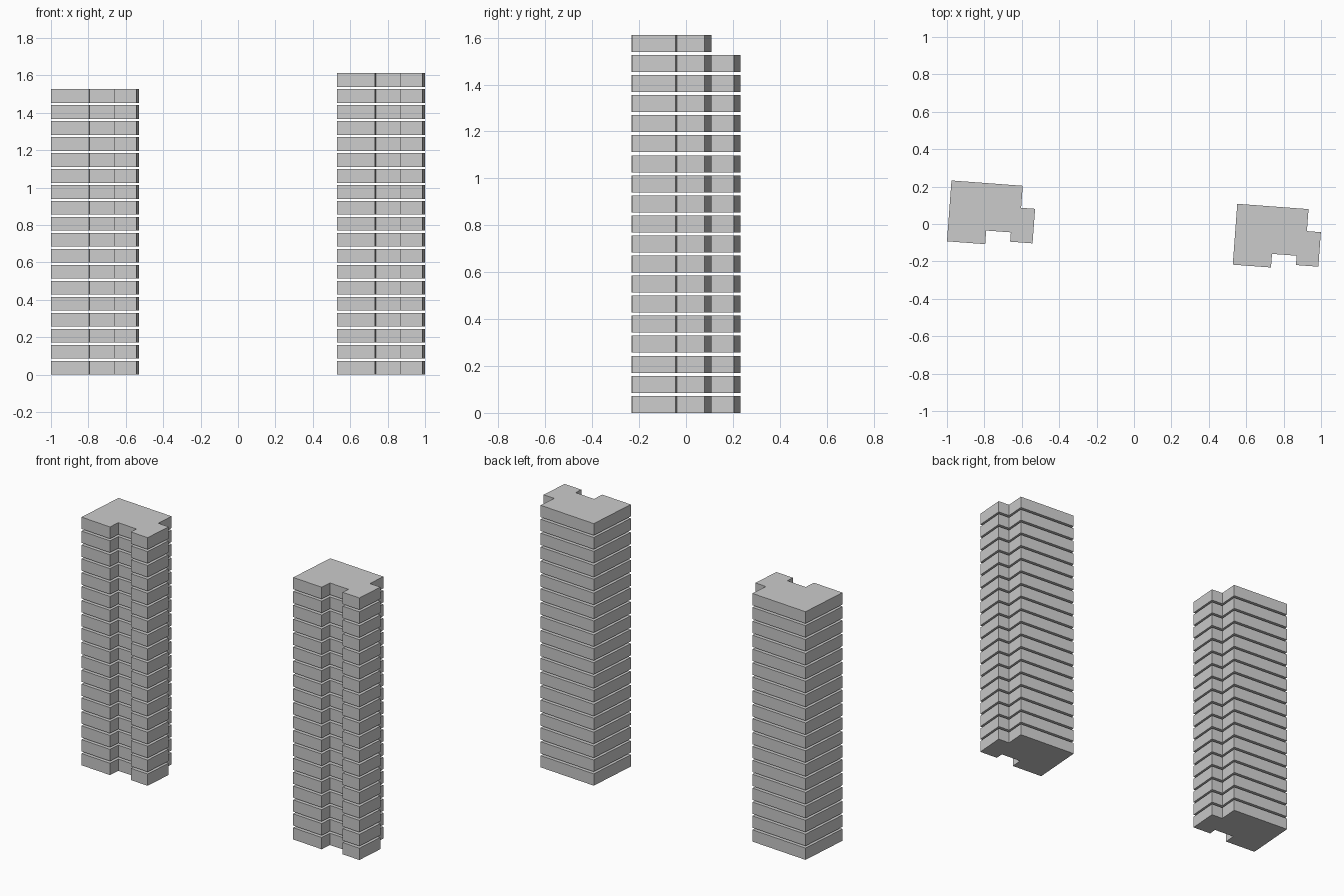
import bpy, bmesh, math

if "Cube" in bpy.data.objects:
    bpy.data.objects.remove(bpy.data.objects["Cube"])

PITCH = 0.0855        # floor-to-floor spacing
THICK = 0.0725        # height of one floor block
ANGLE = math.radians(-4.25)

# Floor plan: rectangle with a front recess and a stepped right-hand wing
PLAN = [(0, 0), (0.205, 0), (0.205, 0.073), (0.337, 0.073), (0.337, 0.023),
        (0.457, 0.023), (0.457, 0.208), (0.382, 0.208), (0.382, 0.326), (0, 0.326)]


def tower(name, x, y, floors):
    # One floor block, extruded from the plan
    bm = bmesh.new()
    face = bm.faces.new([bm.verts.new((u, v, 0)) for u, v in PLAN])
    ext = bmesh.ops.extrude_face_region(bm, geom=[face])
    top = [g for g in ext["geom"] if isinstance(g, bmesh.types.BMVert)]
    bmesh.ops.translate(bm, verts=top, vec=(0, 0, THICK))
    bmesh.ops.recalc_face_normals(bm, faces=bm.faces[:])
    mesh = bpy.data.meshes.new(name)
    bm.to_mesh(mesh)
    bm.free()
    ob = bpy.data.objects.new(name, mesh)
    bpy.context.collection.objects.link(ob)
    ob.location = (x, y, 0)
    ob.rotation_euler.z = ANGLE
    # Stack of separate floors
    arr = ob.modifiers.new("floors", 'ARRAY')
    arr.count = floors
    arr.use_relative_offset = False
    arr.use_constant_offset = True
    arr.constant_offset_displace = (0, 0, PITCH)


tower("left_tower_floors", -1.0, -0.0925, 18)
tower("right_tower_floors", 0.528, -0.2173, 19)
